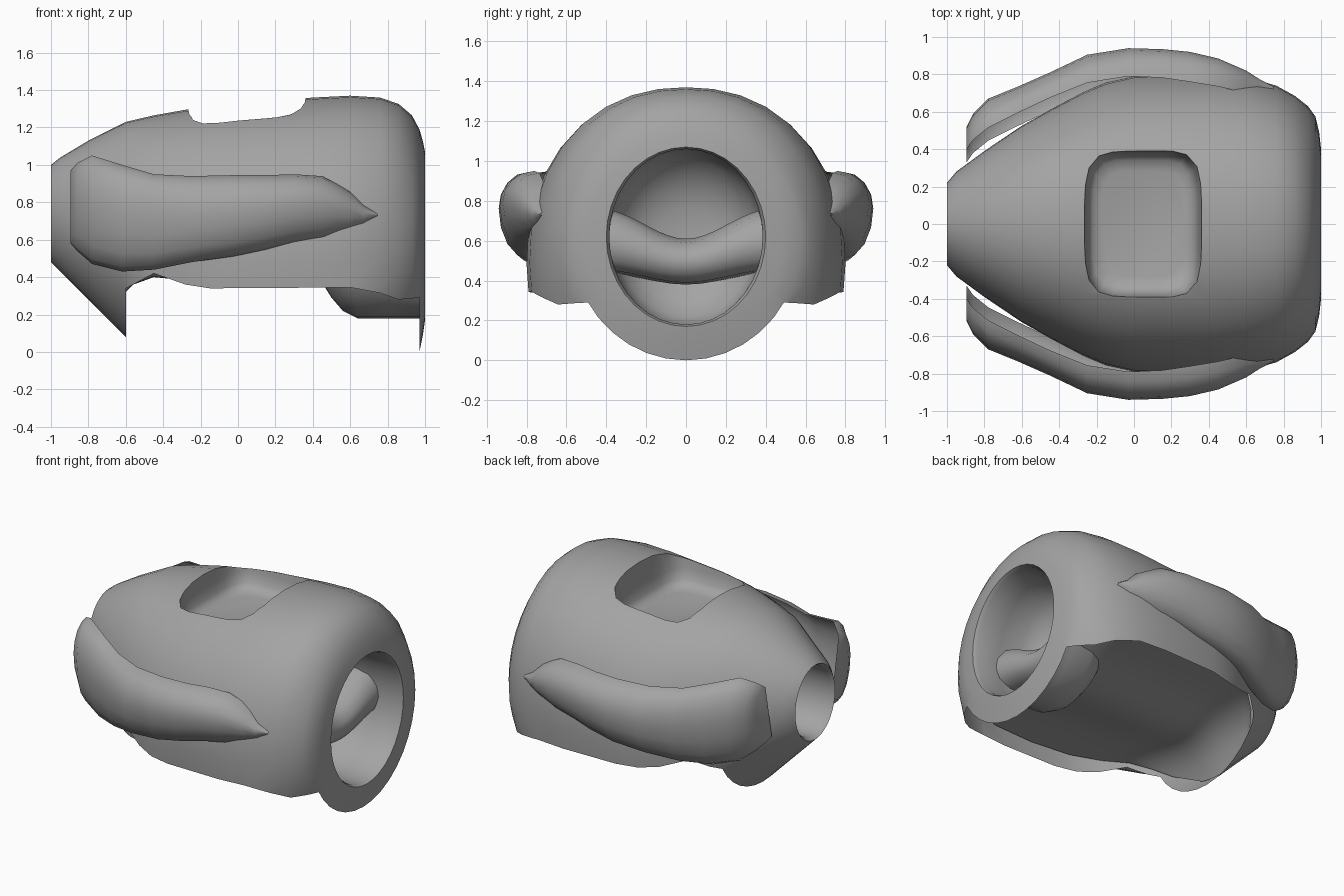
import bpy, bmesh, math
from mathutils import Vector

if "Cube" in bpy.data.objects:
    bpy.data.objects.remove(bpy.data.objects["Cube"])

grey = bpy.data.materials.new("grey")
grey.diffuse_color = (.37, .37, .37, 1)
grey.use_nodes = True
grey.node_tree.nodes["Principled BSDF"].inputs["Base Color"].default_value = grey.diffuse_color


def smooth(ob, angle=40):
    bpy.ops.object.select_all(action='DESELECT')
    ob.select_set(True)
    bpy.context.view_layer.objects.active = ob
    bpy.ops.object.shade_smooth_by_angle(angle=math.radians(angle))


def finish(bm, name, angle=40):
    bmesh.ops.recalc_face_normals(bm, faces=bm.faces)
    me = bpy.data.meshes.new(name)
    bm.to_mesh(me)
    bm.free()
    me.materials.append(grey)
    ob = bpy.data.objects.new(name, me)
    bpy.context.collection.objects.link(ob)
    smooth(ob, angle)
    return ob


def bridge(bm, rows, closed=True):
    n = len(rows[0])
    for a, b in zip(rows, rows[1:]):
        for i in range(n if closed else n - 1):
            j = (i + 1) % n
            bm.faces.new((a[i], a[j], b[j], b[i]))


def loft(sections, n, cap_start=False, cap_end=False):
    """Rings along x: (x, centre z, half width, height up, depth down, roundness of the top)."""
    bm = bmesh.new()
    rows = []
    for x, cz, ry, up, down, *power in sections:
        p = power[0] if power else 2
        ring = []
        for i in range(n):
            a = 2 * math.pi * i / n
            c, s = math.cos(a), math.sin(a)
            r = (abs(c) ** p + abs(s) ** p) ** (-1 / p) if s > 0 else 1
            ring.append(bm.verts.new((x, ry * c * r, cz + s * r * (up if s > 0 else down))))
        rows.append(ring)
    bridge(bm, rows)
    if cap_start:
        bm.faces.new(rows[0])
    if cap_end:
        bm.faces.new(rows[-1])
    return bm


# hull: x, widest z, half width, top z, bottom z
hull_rows = [(-1, .74, .22, 1.0, .48), (-.95, .72, .28, 1.04, .43), (-.8, .67, .39, 1.13, .28),
             (-.6, .60, .525, 1.23, .08), (-.45, .55, .61, 1.265, -.3), (-.28, .50, .70, 1.295, -.5),
             (-.15, .49, .755, 1.31, -.5), (0, .48, .79, 1.325, -.5), (.4, .48, .80, 1.36, -.5),
             (.6, .49, .785, 1.37, -.5), (.76, .51, .74, 1.36, -.4), (.86, .54, .685, 1.325, -.2),
             (.93, .57, .63, 1.265, -.05), (.97, .60, .575, 1.19, 0), (.99, .61, .49, 1.12, .1),
             (1, .62, .40, 1.07, .17)]
hull = finish(loft([(x, c, w, t - c, c - b, 2.2 if -.7 < x < .9 else 2) for x, c, w, t, b in hull_rows],
                   36, True, True), "hull_shell")

# cutter for the rounded square pocket on top
bm = bmesh.new()
rows = []
for z, k in ((1.6, 1.06), (1.34, 1.0), (1.2, .95), (1.13, .91), (1.1, .84), (1.085, .7)):
    ring = []
    for i in range(32):
        a = 2 * math.pi * (i + .5) / 32
        c, s = math.cos(a), math.sin(a)
        r = (abs(c) ** 5 + abs(s) ** 5) ** (-1 / 5)
        ring.append(bm.verts.new((.045 + .315 * k * r * c, .405 * k * r * s, z)))
    rows.append(ring)
bridge(bm, rows)
bm.faces.new(rows[0])
bm.faces.new(rows[-1])
cutter = finish(bm, "pocket_cutter")
cutter.hide_render = True
mod = hull.modifiers.new("pocket", 'BOOLEAN')
mod.object = cutter
mod.operation = 'DIFFERENCE'
mod.solver = 'EXACT'
dg = bpy.context.evaluated_depsgraph_get()
cut_mesh = bpy.data.meshes.new_from_object(hull.evaluated_get(dg))
hull.modifiers.clear()
hull.data = cut_mesh
bpy.data.objects.remove(cutter)

# open both ends and trim the underside between the two chins
bm = bmesh.new()
bm.from_mesh(hull.data)
ends = [f for f in bm.faces if all(abs(v.co.x) > .999 for v in f.verts)]
bmesh.ops.delete(bm, geom=ends, context='FACES')
trim = [(-.6, .34, -.45, .42), (-.45, .42, -.28, .36), (-.28, .36, -.15, .34), (-.15, .34, .6, .345),
        (.6, .345, .76, .315), (.76, .315, .86, .28), (.86, .28, .97, .29)]
for x0, z0, x1, z1 in trim:
    normal = Vector((z0 - z1, 0, x1 - x0)).normalized()
    point = Vector((x0, 0, z0))

    def zone():
        return [f for f in bm.faces if x0 < f.calc_center_median().x < x1]

    faces = zone()
    geom = list({e for f in faces for e in f.edges}) + list({v for f in faces for v in f.verts}) + faces
    bmesh.ops.bisect_plane(bm, geom=geom, plane_co=point, plane_no=normal)
    low = [f for f in zone() if (f.calc_center_median() - point).dot(normal) < 0]
    bmesh.ops.delete(bm, geom=low, context='FACES')
bm.to_mesh(hull.data)
bm.free()
smooth(hull)

# round-ended sockets inside the rear and front openings
finish(loft([(1, .62, .40, .45, .45), (.975, .62, .385, .44, .44), (.8, .62, .385, .44, .44),
             (.64, .62, .38, .43, .44), (.56, .62, .355, .385, .40), (.5, .62, .31, .325, .33),
             (.45, .62, .24, .25, .25), (.42, .62, .15, .15, .15), (.41, .62, .04, .04, .04)],
            36, False, True), "rear_socket", 60)
finish(loft([(-1, .74, .22, .26, .26), (-.97, .74, .205, .24, .24), (-.82, .74, .205, .24, .24),
             (-.73, .74, .17, .2, .2), (-.67, .74, .1, .12, .12), (-.65, .74, .03, .03, .03)],
            36, False, True), "front_socket", 60)

# belly with a rounded rear lip crossing the socket: x, z, rise to the sides, half width
belly_rows = [(.48, .6, .14, .42), (.66, .61, .14, .46), (.75, .59, .135, .5), (.805, .54, .11, .54),
              (.82, .49, .09, .57), (.8, .43, .07, .64), (.73, .39, .06, .71), (.5, .38, .055, .77),
              (.2, .38, .055, .785), (-.1, .38, .055, .755), (-.3, .385, .05, .68),
              (-.45, .40, .035, .585), (-.56, .36, .03, .49), (-.64, .28, .04, .38), (-.69, .18, .08, .15)]
bm = bmesh.new()
rows = []
for x, z, rise, w in belly_rows:
    row = []
    for i in range(21):
        u = w * (i / 10 - 1) / .36
        row.append(bm.verts.new((x, u * .36, z + rise * 1.25 * (1 - math.exp(-1.6 * u * u)))))
    rows.append(row)
bridge(bm, rows, closed=False)
finish(bm, "inner_belly", 60)

# side pods, bulging covers open to the hull: x, inner y, outer y, top z, bottom z
pod_rows = [(-.895, .40, .52, .97, .58), (-.86, .45, .59, 1.01, .54), (-.78, .515, .67, 1.05, .47),
            (-.62, .595, .735, 1.0, .43), (-.45, .675, .81, .95, .44), (-.25, .755, .905, .94, .48),
            (-.03, .79, .94, .945, .51), (.15, .782, .935, .945, .545), (.3, .76, .92, .95, .58),
            (.45, .735, .885, .94, .60), (.6, .70, .82, .86, .64), (.67, .70, .775, .79, .67),
            (.745, .70, .735, .74, .725)]
for side, label in ((1, "back"), (-1, "front")):
    bm = bmesh.new()
    rows = []
    for x, yi, yo, t, b in pod_rows:
        c = b + (t - b) * .58
        row = []
        for i in range(9):
            a = math.pi * (.5 - i / 8)
            s = math.sin(a)
            row.append((yi + (yo - yi) * math.cos(a), c + s * (t - c if s > 0 else c - b)))
        row.append((yi - .07, b + .02))
        rows.append([bm.verts.new((x, side * y, z)) for y, z in row])
    bridge(bm, rows, closed=False)
    bm.faces.new(rows[0])
    finish(bm, label + "_side_pod", 45)
